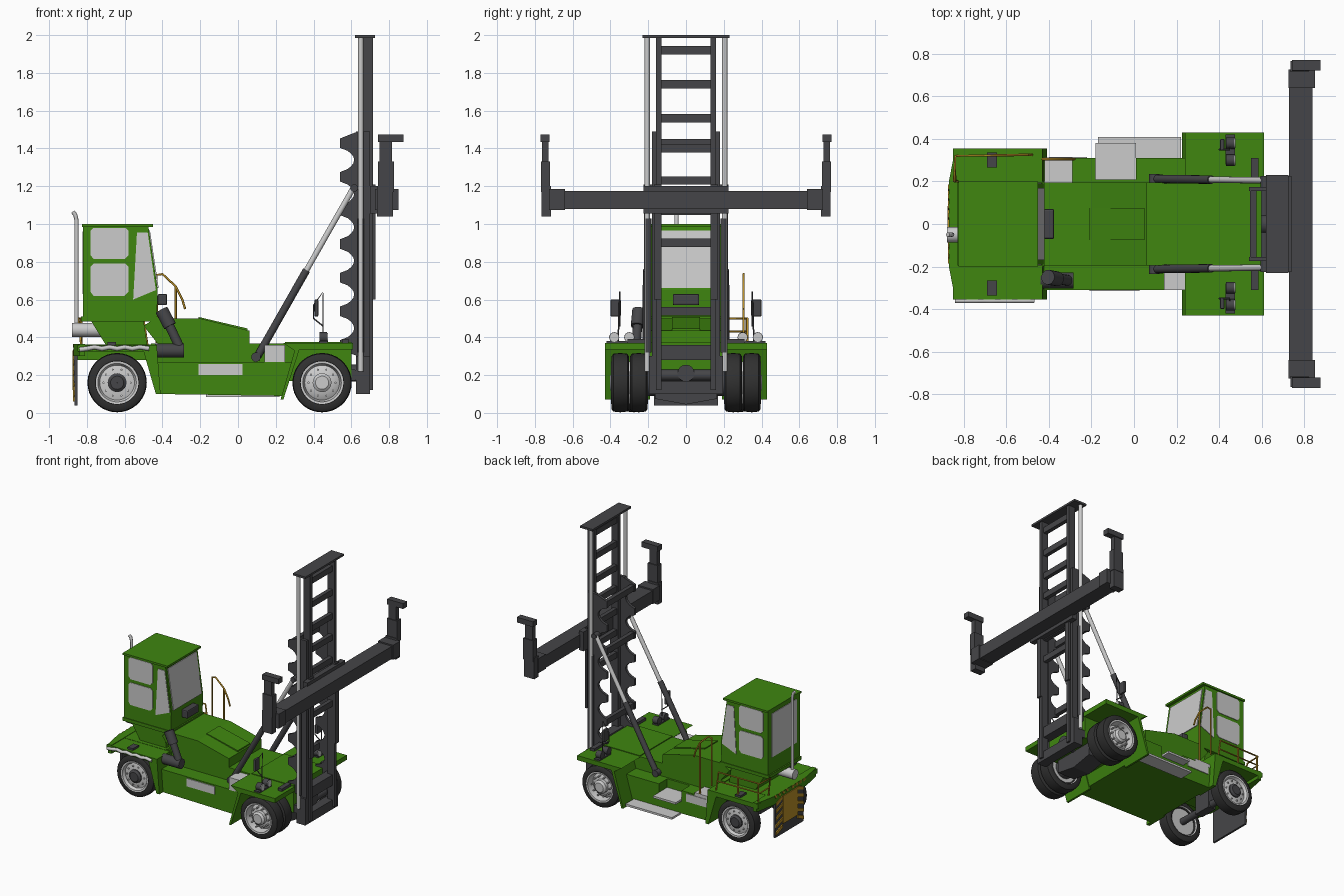
import bpy, bmesh, math
from mathutils import Vector

if "Cube" in bpy.data.objects:
    bpy.data.objects.remove(bpy.data.objects["Cube"])


def mat(name, r, g, b):
    m = bpy.data.materials.new(name)
    m.diffuse_color = (r, g, b, 1)
    m.use_nodes = True
    m.node_tree.nodes["Principled BSDF"].inputs["Base Color"].default_value = m.diffuse_color
    return m


GREEN = mat("green_paint", 0.05, 0.24, 0.005)
DARK = mat("dark_steel", 0.06, 0.06, 0.065)
RUBBER = mat("rubber", 0.03, 0.03, 0.03)
YELLOW = mat("yellow_paint", 0.5, 0.28, 0.02)


def finish(name, bm, m=None, smooth=False):
    bmesh.ops.recalc_face_normals(bm, faces=bm.faces)
    me = bpy.data.meshes.new(name)
    bm.to_mesh(me)
    bm.free()
    ob = bpy.data.objects.new(name, me)
    bpy.context.collection.objects.link(ob)
    if m:
        me.materials.append(m)
    if smooth:
        bpy.ops.object.select_all(action='DESELECT')
        ob.select_set(True)
        bpy.context.view_layer.objects.active = ob
        bpy.ops.object.shade_smooth_by_angle(angle=math.radians(35))
    return ob


# extrude a 2D outline along an axis: y takes (x,z), x takes (y,z), z takes (x,y)
def prism(name, pts, a, b, m=None, axis='y'):
    put = {'y': lambda p, t: (p[0], t, p[1]), 'x': lambda p, t: (t, p[0], p[1]),
           'z': lambda p, t: (p[0], p[1], t)}[axis]
    bm = bmesh.new()
    va, vb = [[bm.verts.new(put(p, t)) for p in pts] for t in (a, b)]
    bm.faces.new(va)
    bm.faces.new(vb[::-1])
    for i in range(len(pts)):
        j = (i + 1) % len(pts)
        bm.faces.new((va[i], va[j], vb[j], vb[i]))
    return finish(name, bm, m)


def box(name, x0, x1, y0, y1, z0, z1, m=None, bevel=0):
    ob = prism(name, [(x0, z0), (x1, z0), (x1, z1), (x0, z1)], y0, y1, m)
    if bevel:
        b = ob.modifiers.new("bevel", 'BEVEL')
        b.width, b.segments = bevel, 2
    return ob


def rod(name, a, b, r, m=None, n=16):
    a, b = Vector(a), Vector(b)
    d = b - a
    bm = bmesh.new()
    bmesh.ops.create_cone(bm, cap_ends=True, segments=n, radius1=r, radius2=r, depth=d.length)
    q = d.to_track_quat('Z', 'Y').to_matrix().to_4x4()
    q.translation = (a + b) / 2
    bm.transform(q)
    return finish(name, bm, m, True)


def tube(name, pts, r, m=None):
    cu = bpy.data.curves.new(name, 'CURVE')
    cu.dimensions, cu.bevel_depth, cu.bevel_resolution, cu.use_fill_caps = '3D', r, 2, True
    sp = cu.splines.new('POLY')
    sp.points.add(len(pts) - 1)
    for p, c in zip(sp.points, pts):
        p.co = (*c, 1)
    ob = bpy.data.objects.new(name, cu)
    bpy.context.collection.objects.link(ob)
    if m:
        cu.materials.append(m)


# revolve a (radius, offset) profile about the y direction; s flips the outside
def lathe(name, prof, cx, cy, cz, s, m=None, n=36):
    bm = bmesh.new()
    rings = [[bm.verts.new((cx + r * math.cos(2 * math.pi * k / n), cy + s * o,
                            cz + r * math.sin(2 * math.pi * k / n))) for k in range(n)] for r, o in prof]
    for p, q in zip(rings, rings[1:]):
        for k in range(n):
            bm.faces.new((p[k], p[(k + 1) % n], q[(k + 1) % n], q[k]))
    return finish(name, bm, m, True)


def wheel(tag, x, y, s, dish):
    h = 0.047
    lathe(tag + "_tyre", [(0.1, -h + .012), (0.115, -h), (0.138, -h), (0.153, -h + .01), (0.157, 0),
                          (0.153, h - .01), (0.138, h), (0.115, h), (0.1, h - .012), (0.1, -h + .012)],
          x, y, 0.16, s, RUBBER)
    lathe(tag + "_rim", [(0.001, -.03), (0.1, -.03), (0.113, -h - .001), (0.113, h + .001), (0.102, h),
                         (0.092, h - dish), (0.06, h - dish * .6), (0.001, h - dish * .6)], x, y, 0.16, s)
    lathe(tag + "_hub", [(0.05, 0), (0.05, h - .004), (0.035, h + .008), (0.001, h + .008)],
          x, y, 0.16, s, DARK if dish < .03 else None, 20)
    for k in range(10):
        a = k * math.pi / 5
        px, pz = x + .072 * math.cos(a), .16 + .072 * math.sin(a)
        rod(tag + "_nut", (px, y, pz), (px, y + s * (h - .006), pz), .006, None, 6)


# wheels, fenders and everything mirrored across y
for s in (1, -1):
    wheel("rear_wheel", -0.64, s * 0.275, s, 0.02)
    wheel("front_outer_wheel", 0.445, s * 0.348, s, 0.05)
    wheel("front_inner_wheel", 0.445, s * 0.25, s, 0.05)
    prism("front_fender", [(.225, .07), (.24, .07), (.325, .335), (.61, .335), (.61, .37), (.24, .37), (.3, .33)],
          s * .19, s * .43, GREEN)
    prism("rear_fender", [(-.85, .325), (-.5, .325), (-.435, .1), (-.41, .1), (-.43, .36), (-.85, .36)],
          s * .19, s * .355, GREEN)
    box("rear_deck_lamp_box", -.69, -.645, s * .265, s * .335, .36, .375, DARK)
    box("front_lamp_bracket", .43, .475, s * .28, s * .42, .365, .38, DARK)
    for y in (.30, .38):
        rod("head_lamp_housing", (.432, s * y, .4), (.472, s * y, .4), .027, DARK)
        rod("head_lamp", (.47, s * y, .4), (.476, s * y, .4), .024)
    # mirrors
    tube("mirror_frame", [(.45, s * .36, .37), (.45, s * .35, .64), (.4, s * .35, .57), (.4, s * .35, .5),
                          (.45, s * .35, .46)], .004, DARK)
    box("mirror", .405, .425, s * .345, s * .4, .51, .6, DARK, .006)
    # tilt cylinders
    p0, p1 = Vector((.095, s * .212, .285)), Vector((.61, s * .205, 1.19))
    pm = p0.lerp(p1, .52)
    rod("tilt_cylinder", p0, pm, .02, DARK)
    rod("tilt_rod", pm, p1, .015)
    rod("tilt_pin", (.095, s * .19, .295), (.095, s * .235, .295), .025, DARK)
    rod("tilt_upper_pin", (.615, s * .16, 1.19), (.615, s * .225, 1.19), .02, DARK)
    # mast rails, scalloped rack and lift rods
    box("outer_mast_rail", .625, .70, s * .158, s * .18, .1, 1.49, DARK)
    box("inner_mast_rail", .66, .715, s * .13, s * .158, .12, 1.99, DARK)
    rod("lift_cylinder", (.65, s * .2, .32), (.65, s * .2, 1.03), .018, DARK)
    rod("lift_rod", (.65, s * .205, .22), (.65, s * .205, 1.99), .014)
    prof = [(.635, .3)]
    for i in range(7):
        z = .36 + .178 * i
        prof += [(.54, z - .025), (.54, z + .025)]
        if i < 6:
            prof += [(.545 + .07 * math.sin(math.pi * k / 8) ** .7, z + .025 + .128 * k / 8) for k in range(1, 8)]
    prism("mast_rack", prof + [(.635, 1.49)], s * .155, s * .175, DARK)
    box("mast_bracket", .55, .585, s * .2, s * .31, .365, .39, DARK)
    box("mast_foot_side", .625, .70, s * .155, s * .195, .1, .3, DARK)
    # carriage uprights and spreader ends
    box("carriage_upright", .71, .727, s * .13, s * .17, .6, 1.21, DARK)
    box("spreader_sleeve", .725, .85, s * .64, s * .725, 1.075, 1.185, DARK)
    box("spreader_leg_foot", .735, .82, s * .715, s * .765, 1.04, 1.2, DARK)
    box("spreader_leg_sleeve", .742, .825, s * .72, s * .768, 1.17, 1.33, DARK)
    box("spreader_leg", .75, .815, s * .727, s * .762, 1.3, 1.45, DARK)
    box("spreader_hook", .742, .877, s * .722, s * .77, 1.435, 1.475, DARK)

# mast cross members, top plate, carriage and spreader beam
for z in (1.92, 1.74, 1.56, 1.4, 1.23, 1.07, .9):
    box("mast_rung", .67, .70, -.14, .14, z - .022, z + .022, DARK)
for i in (1, 4, 6):
    z = .36 + .178 * i
    box("rack_crossbar", .545, .575, -.175, .175, z - .022, z + .022, DARK)
box("mast_top_plate", .62, .725, -.23, .23, 1.985, 2.0, DARK)
box("mast_foot", .63, .70, -.16, .16, .1, .17, DARK)
box("mast_foot_upper", .63, .70, -.16, .16, .28, .36, DARK)
box("carriage", .70, .74, -.225, .225, 1.055, 1.2, DARK)
box("spreader_beam", .728, .84, -.72, .72, 1.08, 1.175, DARK)

# axles and undercarriage
prism("drive_axle_housing", [(-.165, .075), (0, .045), (.165, .075), (.165, .37), (-.165, .37)],
      .4, .54, DARK, 'x')
rod("drive_axle", (.445, -.33, .16), (.445, .33, .16), .07, DARK)
rod("drive_motor", (.53, 0, .21), (.64, 0, .21), .045, DARK)
rod("mast_pivot", (.61, -.19, .2), (.61, .19, .2), .03, DARK)
rod("steer_axle", (-.64, -.28, .16), (-.64, .28, .16), .025, DARK)
box("steer_axle_block", -.67, -.61, -.07, .07, .13, .29, DARK)

# low side pods with a step notch, raised centre deck, hood and chassis
body = prism("main_body", [(-.452, .27), (-.42, .1), (.24, .09), (.296, .27)], -.31, .31, GREEN)
notch = box("step_notch_cutter", -.18, .01, .21, .4, .2, .5)
notch.hide_render = notch.hide_viewport = True
cut = body.modifiers.new("step_notch", 'BOOLEAN')
cut.operation, cut.object, cut.solver = 'DIFFERENCE', notch, 'EXACT'
box("centre_deck", -.46, .26, -.195, .195, .25, .368, GREEN)
box("front_chassis", .25, .6, -.195, .195, .17, .375, GREEN)
box("rear_chassis", -.85, -.42, -.2, .2, .28, .362, GREEN)
prism("rear_bumper", [(-.87, -.2), (-.87, .2), (-.84, .355), (-.81, .355), (-.81, -.355), (-.84, -.355)],
      .3, .365, GREEN, 'z')
prism("engine_hood", [(-.42, .36), (-.5, .46), (-.44, .5), (-.2, .5), (.06, .435), (.06, .36)], -.195, .195, GREEN)
prism("hood_hatch", [(-.21, .49), (-.21, .508), (.05, .447), (.05, .43)], -.075, .075, GREEN)

# cab with glass panels
cab = [(-.82, .5), (-.43, .5), (-.425, .65), (-.475, .99), (-.82, .99)]
prism("cab", cab, -.19, .19, GREEN)
box("cab_roof", -.825, -.45, -.2, .2, .985, 1.0, GREEN)
box("cab_floor", -.83, -.42, -.195, .195, .485, .51, GREEN)
prism("cab_pedestal", [(-.7, .36), (-.48, .36), (-.5, .49), (-.78, .49)], -.17, .17, GREEN)
for s in (1, -1):
    a, b = s * .188, s * .194
    prism("side_front_glass", [(-.555, .6), (-.435, .65), (-.478, .955), (-.535, .955)], a, b)
    for z0, z1 in ((.62, .79), (.815, .98)):
        prism("side_glass", [(-.78, z0 + .02), (-.765, z0), (-.6, z0), (-.58, z0 + .02), (-.58, z1 - .015),
                             (-.595, z1), (-.765, z1), (-.78, z1 - .015)], a, b)
prism("windshield", [(-.43, .66), (-.42, .66), (-.466, .965), (-.476, .965)], -.17, .17)
box("rear_glass", -.824, -.8, -.15, .15, .63, .96)
box("cab_front_lamp", -.425, -.375, -.07, .07, .57, .63, DARK, .008)

# exhaust and air intake
rod("muffler", (-.88, -.05, .44), (-.67, -.05, .44), .037)
tube("exhaust_stack", [(-.855, -.05, .44), (-.855, -.05, 1.02), (-.862, -.05, 1.05), (-.875, -.05, 1.065)], .011)
rod("air_cleaner", (-.44, -.265, .33), (-.285, -.265, .33), .037, DARK)
rod("intake_pipe", (-.31, -.265, .35), (-.4, -.25, .54), .025, DARK)
rod("intake_cap", (-.36, -.258, .46), (-.405, -.25, .545), .035, DARK)

# grey boxes, steps and plates
box("deck_step", -.42, -.29, .195, .312, .26, .285)
box("upper_step", -.18, .01, .21, .38, .19, .205)
box("side_step", -.17, .22, .3, .41, .085, .1)
box("tool_box", .14, .25, -.31, -.2, .265, .36)
box("side_plate", -.21, .025, -.316, -.3, .2, .26)
box("far_side_plate", -.4, -.22, .3, .316, .2, .26)
tube("side_pipe", [(-.84, -.36, .335)] + [(-.8 + .04 * k, -.36, .34 + .008 * (k % 2)) for k in range(8)]
     + [(-.47, -.36, .34)], .012)

# rear flap with hazard stripes
prism("rear_flap", [(-.85, .35), (-.87, .35), (-.865, .04), (-.85, .04)], -.17, .17, DARK)
box("rear_flap_panel", -.876, -.86, -.085, .085, .12, .33, YELLOW)
for s in (1, -1):
    for k in range(5):
        z = .06 + .055 * k
        prism("flap_stripe", [(s * .09, z + .03), (s * .165, z), (s * .165, z + .025), (s * .09, z + .055)],
              -.874, -.86, YELLOW, 'x')
    for k in range(4):
        y = .02 + .045 * k
        prism("bumper_stripe", [(s * y, .345), (s * (y + .02), .345), (s * (y + .03), .365), (s * (y + .01), .365)],
              -.874, -.865, YELLOW, 'x')

# yellow handrails on the access side
tube("stair_rail", [(-.43, .305, .37), (-.43, .305, .73), (-.4, .305, .735), (-.33, .305, .67), (-.295, .305, .6),
                    (-.28, .305, .55)], .006, YELLOW)
tube("stair_post", [(-.33, .305, .27), (-.33, .305, .67)], .006, YELLOW)
tube("deck_rail", [(-.83, .2, .36), (-.845, .2, .5), (-.84, .32, .5), (-.5, .325, .5), (-.48, .325, .36)],
     .006, YELLOW)
tube("deck_mid_rail", [(-.84, .2, .43), (-.84, .32, .43), (-.49, .325, .43)], .005, YELLOW)
for x in (-.83, -.66):
    tube("deck_rail_post", [(x, .322, .35), (x, .322, .5)], .006, YELLOW)
